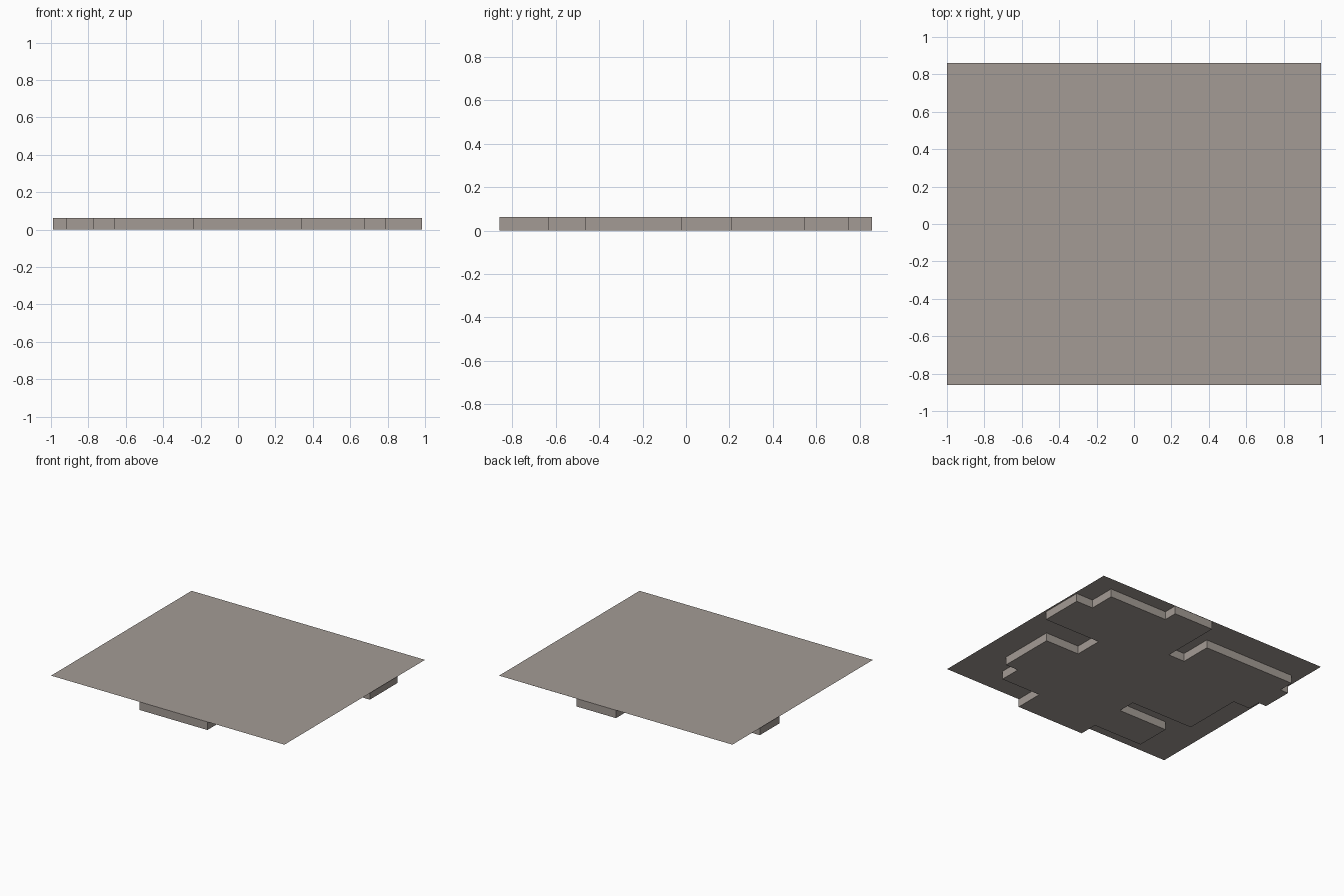
import bpy, bmesh

if "Cube" in bpy.data.objects:
    bpy.data.objects.remove(bpy.data.objects["Cube"])

TOP = 0.063

stone = bpy.data.materials.new("warm_grey_stone")
stone.diffuse_color = (0.37, 0.33, 0.30, 1)
stone.use_nodes = True
stone.node_tree.nodes["Principled BSDF"].inputs["Base Color"].default_value = stone.diffuse_color


def finish(bm, name):
    mesh = bpy.data.meshes.new(name)
    bm.to_mesh(mesh)
    bm.free()
    mesh.materials.append(stone)
    obj = bpy.data.objects.new(name, mesh)
    bpy.context.collection.objects.link(obj)
    return obj


# Stepped footprint of the base, counter-clockwise seen from above
outline = [
    (-0.24, -0.86), (0.34, -0.86), (0.34, -0.635), (0.68, -0.635),
    (0.68, -0.465), (0.79, -0.465), (0.79, -0.018), (0.50, -0.018),
    (0.50, 0.207), (0.985, 0.207), (0.985, 0.545), (0.84, 0.545),
    (0.84, 0.75), (0.34, 0.75), (0.34, 0.857), (0.0, 0.857),
    (0.0, 0.383), (-0.14, 0.383), (-0.14, 0.633), (-0.92, 0.633),
    (-0.92, 0.51), (-0.99, 0.51), (-0.99, 0.27), (-0.92, 0.27),
    (-0.92, 0.17), (-0.775, 0.17), (-0.775, -0.30), (-0.24, -0.30),
    (-0.24, -0.44), (-0.66, -0.44), (-0.66, -0.715), (-0.24, -0.715),
]

# Base: underside and walls, closed above by the floor sheet
bm = bmesh.new()
low = [bm.verts.new((x, y, 0)) for x, y in outline]
high = [bm.verts.new((x, y, TOP)) for x, y in outline]
bm.faces.new(low[::-1])
for i in range(len(low)):
    j = (i + 1) % len(low)
    bm.faces.new((low[i], low[j], high[j], high[i]))
finish(bm, "stepped_base")

# Floor: one flat sheet lying on the base
bm = bmesh.new()
bm.faces.new([bm.verts.new((x, y, TOP)) for x, y in
              ((-1, -0.86), (1, -0.86), (1, 0.86), (-1, 0.86))])
finish(bm, "floor_sheet")
